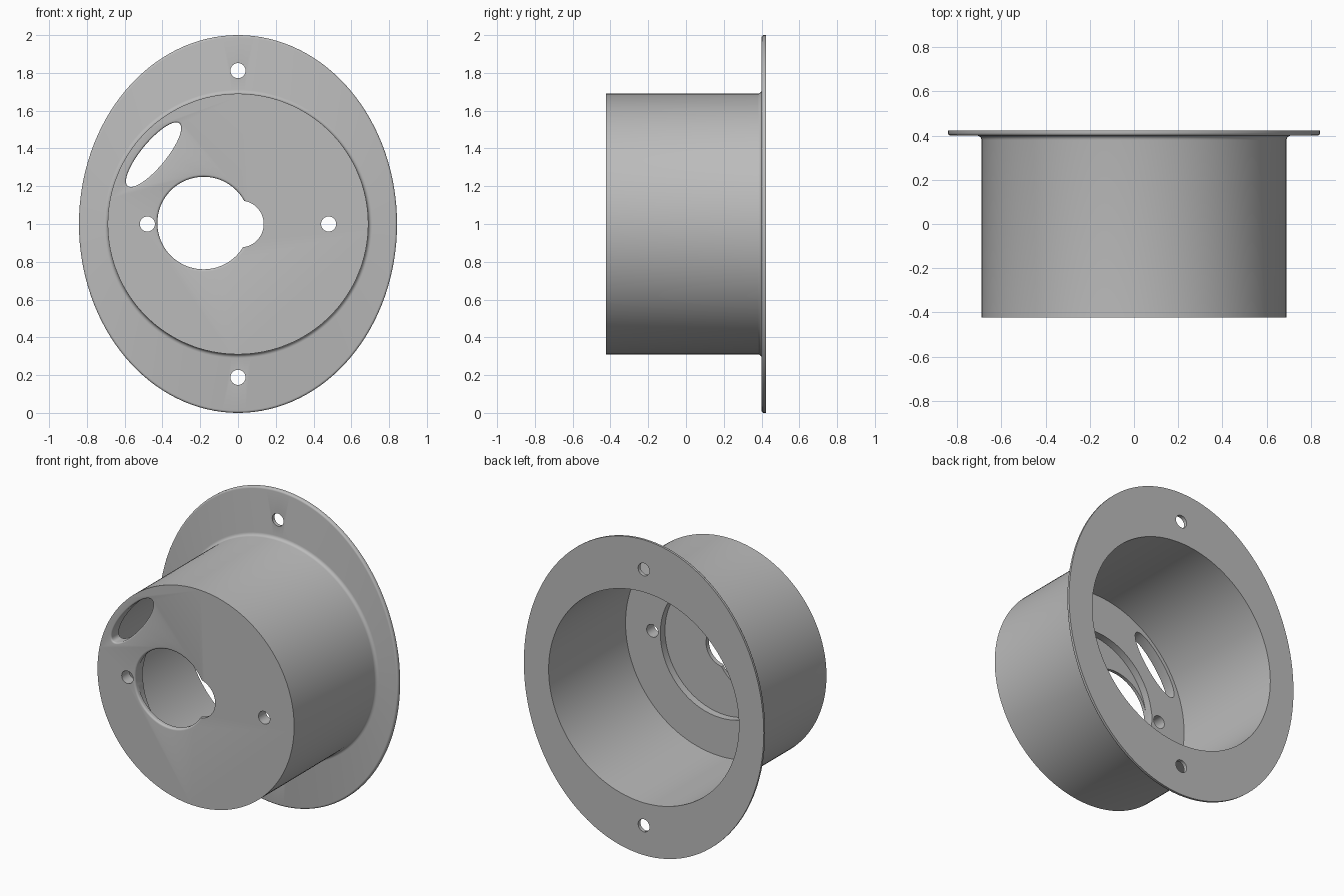
import bpy
import bmesh
from math import pi, cos, sin, radians

cube = bpy.data.objects.get("Cube")
if cube:
    bpy.data.objects.remove(cube, do_unlink=True)

grey = bpy.data.materials.new("plain grey")
grey.use_nodes = True
colour = (0.5, 0.5, 0.5, 1)
grey.diffuse_color = colour
grey.node_tree.nodes["Principled BSDF"].inputs["Base Color"].default_value = colour

FRONT, BACK = -0.423, 0.423
FLANGE = 0.4          # front face of the flange
FLOOR = -0.348        # inside of the end plate
RECESS = -0.395       # bottom of the round recess in the plate


def loft(name, rings, segments, x=0, z=1, tilt=0):
    """Capped solid through elliptical rings (half width, half height, y)."""
    bm = bmesh.new()
    c, s = cos(radians(tilt)), sin(radians(tilt))
    loops = []
    for a, b, y in rings:
        loop = []
        for i in range(segments):
            t = 2 * pi * i / segments
            u, v = a * cos(t), b * sin(t)
            loop.append(bm.verts.new((x + u * c - v * s, y, z + u * s + v * c)))
        loops.append(loop)
    for p, q in zip(loops, loops[1:]):
        for i in range(segments):
            j = (i + 1) % segments
            bm.faces.new((p[i], p[j], q[j], q[i]))
    bm.faces.new(loops[0])
    bm.faces.new(loops[-1])
    bmesh.ops.recalc_face_normals(bm, faces=bm.faces)
    mesh = bpy.data.meshes.new(name)
    bm.to_mesh(mesh)
    bm.free()
    mesh.materials.append(grey)
    obj = bpy.data.objects.new(name, mesh)
    bpy.context.collection.objects.link(obj)
    return obj


def round_ring(r, y):
    return (r, r, y)


# Cup with an oval flange, as one closed shell
R, W, H, F, E = 0.69, 0.842, 1.0, 0.02, 0.012
steps = [i * pi / 8 for i in range(5)]
rings = [round_ring(R, FRONT)]
rings += [round_ring(R + F * (1 - cos(t)), FLANGE - F * (1 - sin(t))) for t in steps]
rings += [(W - E * (1 - sin(t)), H - E * (1 - sin(t)), FLANGE + E * (1 - cos(t)))
          for t in steps]
rings += [(W, H, BACK),
          round_ring(0.668, BACK), round_ring(0.668, FLOOR),
          round_ring(0.424, FLOOR), round_ring(0.424, RECESS)]
housing = loft("flanged_housing", rings, 128)


def cut(name, a, b, x, z, start, end, tilt=0, lip=0, segments=32):
    """Cut an elliptical hole, with an optional rounded front lip."""
    rings = [(a + lip, b + lip, start - 0.05)]
    if lip:
        for t in steps:
            g = lip * (1 - sin(t))
            rings.append((a + g, b + g, start + lip * (1 - cos(t))))
    rings.append((a, b, end))
    cutter = loft(name, rings, segments, x, z, tilt)
    cutter.hide_render = True
    mod = housing.modifiers.new(name, "BOOLEAN")
    mod.operation = "DIFFERENCE"
    mod.solver = "EXACT"
    mod.object = cutter
    bpy.context.view_layer.objects.active = housing
    bpy.ops.object.modifier_apply(modifier=name)
    bpy.data.objects.remove(cutter, do_unlink=True)


# Keyhole opening, slanted slot and screw holes
cut("keyhole_large", 0.245, 0.245, -0.182, 1.005, FRONT, -0.2, lip=0.012, segments=64)
cut("keyhole_small", 0.124, 0.124, 0.012, 1.0, FRONT, -0.2, segments=48)
cut("slanted_slot", 0.215, 0.066, -0.447, 1.367, FRONT, -0.2, tilt=50.4,
    lip=0.01, segments=64)
for side in (-1, 1):
    cut("plate_hole", 0.04, 0.04, side * 0.48, 1, FRONT, -0.2)
    cut("flange_hole", 0.04, 0.04, 0, 1 + side * 0.812, FLANGE, 0.5)

bpy.ops.object.select_all(action="DESELECT")
housing.select_set(True)
bpy.context.view_layer.objects.active = housing
bpy.ops.object.shade_smooth_by_angle(angle=radians(30))
